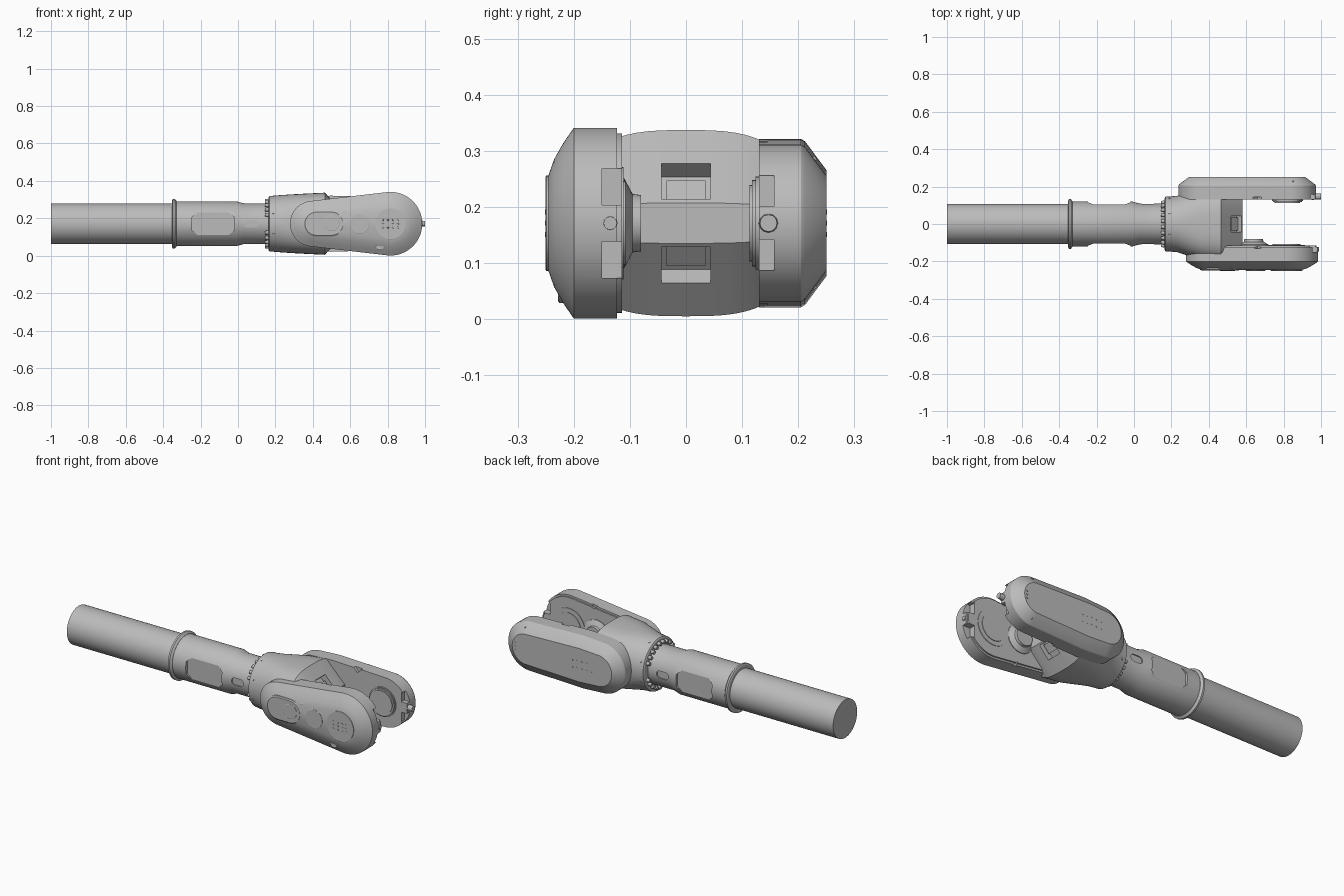
import bpy, bmesh, math
from mathutils import Vector, Matrix

old = bpy.data.objects.get("Cube")
if old:
    bpy.data.objects.remove(old)

CZ = 0.171  # height of the long axis
grey = bpy.data.materials.new("machined grey")
grey.use_nodes = True
grey.diffuse_color = (0.5, 0.5, 0.5, 1)
grey.node_tree.nodes["Principled BSDF"].inputs["Base Color"].default_value = (0.5, 0.5, 0.5, 1)


def finish(name, bm, angle=25):
    bmesh.ops.recalc_face_normals(bm, faces=bm.faces)
    mesh = bpy.data.meshes.new(name)
    bm.to_mesh(mesh)
    bm.free()
    obj = bpy.data.objects.new(name, mesh)
    bpy.context.collection.objects.link(obj)
    mesh.materials.append(grey)
    activate(obj)
    bpy.ops.object.shade_smooth_by_angle(angle=math.radians(angle))
    return obj


def activate(obj):
    bpy.ops.object.select_all(action='DESELECT')
    obj.select_set(True)
    bpy.context.view_layer.objects.active = obj


def loft(name, rings, angle=25):
    """Skin a list of equal-length closed rings and cap both ends."""
    bm = bmesh.new()
    loops = [[bm.verts.new(p) for p in ring] for ring in rings]
    n = len(loops[0])
    for a, b in zip(loops, loops[1:]):
        for i in range(n):
            j = (i + 1) % n
            bm.faces.new((a[i], a[j], b[j], b[i]))
    bm.faces.new(loops[0])
    bm.faces.new(loops[-1])
    return finish(name, bm, angle)


def oval(x, ry, rz, power=2, n=64):
    """Superellipse ring across the long axis."""
    def bend(v):
        return math.copysign(abs(v) ** (2 / power), v)
    turns = [math.tau * i / n for i in range(n)]
    return [(x, ry * bend(math.cos(t)), CZ + rz * bend(math.sin(t))) for t in turns]


def lathe(name, profile):
    return loft(name, [oval(x, r, r) for x, r in profile])


def arm_ring(circles, y, inset, n=96):
    """Outline wrapped tightly round several (x, radius) circles."""
    pts = []
    for i in range(n):
        t = math.tau * (i + 0.5) / n
        x, r = max(circles, key=lambda c: c[0] * math.cos(t) + c[1])
        pts.append((x + (r - inset) * math.cos(t), y, CZ + (r - inset) * math.sin(t)))
    return pts


def arm(name, circles, layers):
    return loft(name, [arm_ring(circles, y, inset) for y, inset in layers])


def disc(name, x, z, layers):
    """Stepped round boss along y, given (y, radius) layers."""
    turns = [math.tau * i / 40 for i in range(40)]
    return loft(name, [[(x + r * math.cos(t), y, z + r * math.sin(t)) for t in turns]
                       for y, r in layers])


def box(name, centre, size, tilt=0):
    bm = bmesh.new()
    bmesh.ops.create_cube(bm, size=1)
    bm.transform(Matrix.Translation(centre) @ Matrix.Rotation(tilt, 4, 'Y')
                 @ Matrix.Diagonal((*size, 1)))
    return finish(name, bm)


def combine(obj, cutter, operation='DIFFERENCE'):
    mod = obj.modifiers.new("cut", 'BOOLEAN')
    mod.operation = operation
    mod.solver = 'EXACT'
    mod.object = cutter
    activate(obj)
    bpy.ops.object.modifier_apply(modifier=mod.name)
    bpy.data.objects.remove(cutter)


def studs(name, spots, radius, depth):
    """Many small round heads; each spot is (position, outward direction)."""
    bm = bmesh.new()
    for pos, out in spots:
        turn = Vector(out).to_track_quat('Z', 'Y').to_matrix().to_4x4()
        bmesh.ops.create_cone(bm, cap_ends=True, segments=12, radius1=radius,
                              radius2=radius * 0.85, depth=depth,
                              matrix=Matrix.Translation(pos) @ turn)
    return finish(name, bm)


# Long tube, flange and sleeve
lathe("tube", [(-1, 0.108), (-0.32, 0.108)])
lathe("flange", [(-0.352, 0.125), (-0.348, 0.133), (-0.338, 0.133), (-0.328, 0.121)])
sleeve = lathe("sleeve", [(-0.34, 0.12), (-0.01, 0.12), (0.03, 0.109), (0.17, 0.109)])
for side in (-1, 1):
    # Wrench flats with tapered ends
    flat = [[(x, side * y, CZ + h * s) for x, h, s in
             ((-0.245, 0.035, -1), (-0.205, 0.07, -1), (-0.06, 0.07, -1), (-0.02, 0.035, -1),
              (-0.02, 0.035, 1), (-0.06, 0.07, 1), (-0.205, 0.07, 1), (-0.245, 0.035, 1))]
            for y in (0.104, 0.15)]
    combine(sleeve, loft("flat_cutter", flat))
    port = [arm_ring([(0.055, 0.02), (0.09, 0.02)], side * y, 0, 32) for y in (0.101, 0.15)]
    combine(sleeve, loft("port_cutter", port))
activate(sleeve)
bpy.ops.object.shade_smooth_by_angle(angle=math.radians(25))

# Collar bolts, in two groups on top and bottom plus the sides
bolts = []
for i in range(24):
    t = math.tau * (i + 0.5) / 24
    if abs(math.sin(t)) > 0.3:
        bolts.append(((0.158, 0.124 * math.cos(t), CZ + 0.124 * math.sin(t)), (-1, 0, 0)))
studs("collar_bolts", bolts, 0.011, 0.026)
pins = [math.tau * (i + 0.5) / 8 for i in range(8)]
studs("collar_pins", [((0.19, 0.148 * math.cos(t), CZ + 0.148 * math.sin(t)),
                       (0, math.cos(t), math.sin(t))) for t in pins], 0.006, 0.006)

# Fork hub, ending in two sloped faces
hub = loft("hub", [oval(0.164, 0.138, 0.142), oval(0.168, 0.146, 0.148),
                   oval(0.23, 0.15, 0.153, 2.1), oval(0.29, 0.17, 0.157, 2.4),
                   oval(0.36, 0.19, 0.161, 2.8), oval(0.465, 0.2, 0.166, 3),
                   oval(0.58, 0.2, 0.036, 3)])
tilt = math.atan2(0.13, 0.115)
for side in (-1, 1):
    spot = (0.545, 0, CZ + side * 0.074)
    combine(hub, box("slot_cutter", spot, (0.085, 0.088, 0.07), side * tilt))
    box("slot_bar", (0.53, 0, CZ + side * 0.05), (0.05, 0.07, 0.022), side * tilt)
activate(hub)
bpy.ops.object.shade_smooth_by_angle(angle=math.radians(25))

# Fork arms
front = arm("front_arm", [(0.4, 0.122), (0.815, 0.17)],
            [(-0.114, 0.01), (-0.123, 0.01), (-0.123, 0), (-0.2, 0), (-0.218, 0.026),
             (-0.235, 0.056), (-0.247, 0.09)])
back = arm("back_arm", [(0.38, 0.143), (0.5, 0.15), (0.832, 0.14)],
           [(0.13, 0), (0.205, 0), (0.212, 0.004), (0.25, 0.055)])
for side in (-1, 1):
    # Stop notches in the arm tips and relief cuts on the inner edges
    combine(front, box("notch_cutter", (0.98, -0.13, CZ + side * 0.065), (0.09, 0.04, 0.065)))
    combine(back, box("notch_cutter", (0.98, 0.14, CZ + side * 0.057), (0.09, 0.034, 0.055)))
    for part, y, reach in ((front, -0.115, 0.165), (back, 0.13, 0.15)):
        combine(part, box("relief_cutter", (0.66, y, CZ + side * reach),
                          (0.04, 0.03, 0.04), math.pi / 4))
for part in (front, back):
    activate(part)
    bpy.ops.object.shade_smooth_by_angle(angle=math.radians(25))
studs("back_tip_stop", [((0.975, 0.147, CZ), (1, 0, 0))], 0.018, 0.05)
studs("front_tip_stop", [((0.97, -0.135, CZ), (1, 0, 0))], 0.014, 0.04)

# Inner bearing bosses
disc("cone_boss", 0.64, CZ, [(-0.12, 0.08), (-0.11, 0.08), (-0.095, 0.052), (-0.08, 0.05)])
disc("front_bearing", 0.815, CZ, [(-0.12, 0.1), (-0.111, 0.1), (-0.111, 0.075), (-0.108, 0.075)])
disc("back_bearing", 0.82, CZ, [(0.14, 0.083), (0.124, 0.083), (0.124, 0.077),
                                (0.118, 0.077), (0.118, 0.068), (0.113, 0.068)])

# Outer covers on the front arm
disc("large_cover", 0.815, CZ, [(-0.23, 0.085), (-0.249, 0.085), (-0.25, 0.083)])
disc("middle_cover", 0.65, CZ, [(-0.23, 0.053), (-0.249, 0.053), (-0.25, 0.051)])
disc("small_cover", 0.5, CZ + 0.003, [(-0.23, 0.042), (-0.249, 0.042), (-0.25, 0.04)])
arm("cover_plate", [(0.42, 0.068), (0.5, 0.068)], [(-0.2, 0), (-0.243, 0), (-0.2475, 0.006)])
disc("drain_plug", 0.76, 0.052, [(-0.2, 0.023), (-0.226, 0.023), (-0.228, 0.02)])
disc("filler_plug", 0.57, 0.22, [(-0.2, 0.018), (-0.243, 0.018), (-0.245, 0.015)])

# Small screws on the covers and along the arm edges
dots = [((0.775 + 0.027 * i, -0.25, CZ + 0.02 * j), (0, -1, 0))
        for i in range(4) for j in (-1, 0, 1)]
dots += [((0.42 + 0.03 * i, 0.25, CZ + 0.02 * j), (0, 1, 0))
         for i in range(5) for j in (-1, 1)]
dots += [((0.9, 0.25, CZ + 0.02 * j), (0, 1, 0)) for j in (-1, 0, 1)]
dots += [((x, 0.23, CZ + 0.115 * s), (0, 1, s)) for x in (0.62, 0.85) for s in (-1, 1)]
studs("small_screws", dots, 0.005, 0.003)
